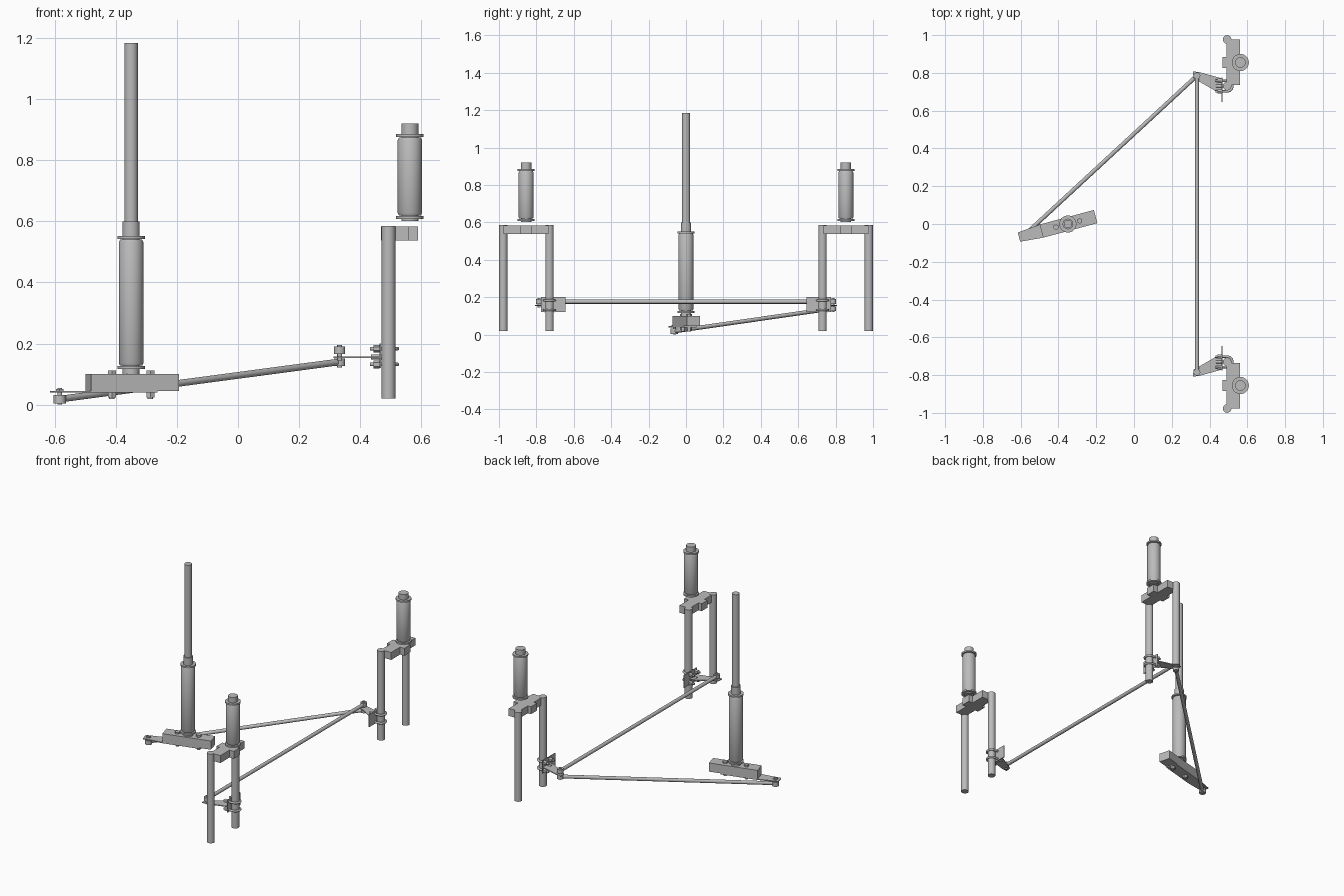
import bpy, bmesh, math
from mathutils import Vector

cube = bpy.data.objects.get("Cube")
if cube:
    bpy.data.objects.remove(cube, do_unlink=True)

steel = bpy.data.materials.new("plain grey steel")
steel.use_nodes = True
GREY = (0.5, 0.5, 0.5, 1)
steel.diffuse_color = GREY
steel.node_tree.nodes["Principled BSDF"].inputs["Base Color"].default_value = GREY


def finish(name, bm, smooth=True):
    bmesh.ops.recalc_face_normals(bm, faces=bm.faces)
    mesh = bpy.data.meshes.new(name)
    bm.to_mesh(mesh)
    bm.free()
    mesh.materials.append(steel)
    obj = bpy.data.objects.new(name, mesh)
    bpy.context.collection.objects.link(obj)
    if smooth:
        bpy.ops.object.select_all(action="DESELECT")
        obj.select_set(True)
        bpy.context.view_layer.objects.active = obj
        bpy.ops.object.shade_smooth_by_angle(angle=math.radians(35))
    return obj


def rod(name, a, b, radius, sides=32):
    """Solid cylinder between two points."""
    a, b = Vector(a), Vector(b)
    bm = bmesh.new()
    bmesh.ops.create_cone(bm, cap_ends=True, segments=sides, radius1=radius,
                          radius2=radius, depth=(b - a).length)
    turn = (b - a).to_track_quat("Z", "Y").to_matrix()
    bmesh.ops.rotate(bm, verts=bm.verts, matrix=turn)
    bmesh.ops.translate(bm, verts=bm.verts, vec=(a + b) / 2)
    return finish(name, bm, sides > 6)


def post(name, x, y, z0, z1, radius, sides=32):
    return rod(name, (x, y, z0), (x, y, z1), radius, sides)


def slab(name, outline, z0, z1):
    """Outline in plan, raised from z0 to z1."""
    bm = bmesh.new()
    face = bm.faces.new([bm.verts.new((x, y, z0)) for x, y in outline])
    raised = bmesh.ops.extrude_face_region(bm, geom=[face])["geom"]
    bmesh.ops.translate(bm, vec=(0, 0, z1 - z0),
                        verts=[v for v in raised if isinstance(v, bmesh.types.BMVert)])
    return finish(name, bm, False)


def box(name, lo, hi):
    return slab(name, [(lo[0], lo[1]), (hi[0], lo[1]), (hi[0], hi[1]), (lo[0], hi[1])],
                lo[2], hi[2])


def lathe(name, x, y, profile, sides=32):
    """Turned part from (radius, height) pairs."""
    bm = bmesh.new()
    verts = [bm.verts.new((r, 0, z)) for r, z in profile]
    edges = [bm.edges.new(pair) for pair in zip(verts, verts[1:])]
    bmesh.ops.spin(bm, geom=verts + edges, cent=(0, 0, 0), axis=(0, 0, 1),
                   angle=math.tau, steps=sides)
    bmesh.ops.remove_doubles(bm, verts=bm.verts, dist=1e-5)
    bmesh.ops.translate(bm, verts=bm.verts, vec=(x, y, 0))
    return finish(name, bm)


def bearing(name, x, y, z0, z1, pin0, pin1):
    """Sleeve with chamfered ends, a washer at each end and a pin through it."""
    lathe(name + "_sleeve", x, y, [(0, z0), (0.036, z0), (0.04, z0 + 0.008),
                                   (0.04, z1 - 0.008), (0.036, z1), (0, z1)])
    post(name + "_lower_washer", x, y, z0 - 0.012, z0 - 0.002, 0.045)
    post(name + "_upper_washer", x, y, z1 + 0.002, z1 + 0.012, 0.045)
    post(name + "_pin", x, y, pin0, pin1, 0.028)


# Steering column
CX = -0.35
bearing("column", CX, 0, 0.128, 0.54, 0.09, 0.6)
post("column_shaft", CX, 0, 0.59, 1.185, 0.022)

# Turned base block, its drop arm plate and bolts
angle = math.radians(15)


def on_arm(u, v):
    return (CX + u * math.cos(angle) - v * math.sin(angle),
            u * math.sin(angle) + v * math.cos(angle))


def arm_outline(points):
    return [on_arm(u, v) for u, v in points]


slab("column_block", arm_outline([(-0.145, -0.036), (0.152, -0.036),
                                  (0.152, 0.036), (-0.145, 0.036)]), 0.045, 0.1)
slab("drop_arm_plate", arm_outline([(-0.268, -0.025), (-0.145, -0.036), (0.08, -0.036),
                                    (0.08, 0.036), (-0.145, 0.036), (-0.268, 0.025)]),
     0.039, 0.045)
for u in (-0.065, 0.065):
    x, y = on_arm(u, 0)
    post("block_bolt", x, y, 0.018, 0.108, 0.009, 16)
    post("block_bolt_head", x, y, 0.1, 0.111, 0.015, 6)
    post("block_nut", x, y, 0.024, 0.039, 0.015, 6)

# Drag link from the drop arm to the far steering arm
px, py = on_arm(-0.242, 0)
JX, JY = 0.333, 0.785
rod("drag_link", (px, py, 0.018), (JX, JY, 0.14), 0.011, 24)
post("drag_link_near_eye", px, py, 0.004, 0.032, 0.02)
post("drag_link_near_pin", px, py, 0, 0.054, 0.008, 16)
post("drag_link_near_nut", px, py, 0.045, 0.051, 0.014, 6)
post("drag_link_far_eye", JX, JY, 0.127, 0.151, 0.018)

# Track rod between the two steering arms
rod("track_rod", (JX, -JY, 0.176), (JX, JY, 0.176), 0.011, 24)

# Knuckle assemblies, mirrored front to back
PX, PY = 0.493, 0.73
for side, s in (("front", -1), ("back", 1)):
    def n(part):
        return side + "_" + part

    # Upright posts and the cross-shaped bridge joining them
    post(n("outer_post"), PX, s * 0.977, 0.02, 0.585, 0.0225)
    post(n("inner_post"), PX, s * PY, 0.02, 0.585, 0.0225)
    slab(n("bridge"), [(x, s * y) for x, y in (
        (0.49, 0.735), (0.56, 0.735), (0.56, 0.825), (0.59, 0.825), (0.59, 0.885),
        (0.56, 0.885), (0.56, 0.977), (0.49, 0.977), (0.49, 0.885), (0.468, 0.885),
        (0.468, 0.825), (0.49, 0.825))], 0.537, 0.584)

    # Kingpin bearing
    bearing(n("kingpin"), 0.563, s * 0.855, 0.62, 0.874, 0.602, 0.92)

    # Steering arm with its clamp plate
    slab(n("steering_arm"), [(x, s * y) for x, y in (
        (0.312, 0.808), (0.35, 0.803), (0.467, 0.77), (0.467, 0.695),
        (0.43, 0.705), (0.315, 0.772))], 0.153, 0.158)
    box(n("clamp_plate"), (0.464, min(s * 0.645, s * 0.775), 0.12),
        (0.469, max(s * 0.645, s * 0.775), 0.2))
    post(n("track_rod_eye"), JX, s * JY, 0.165, 0.19, 0.018)
    post(n("arm_pin"), JX, s * JY, 0.145 if s < 0 else 0.122, 0.196, 0.008, 16)

    # U-bolts round the inner post, with nuts behind the plate
    for z in (0.132, 0.183):
        curve = bpy.data.curves.new(n("u_bolt"), "CURVE")
        curve.dimensions = "3D"
        curve.bevel_depth = 0.0065
        curve.bevel_resolution = 3
        curve.use_fill_caps = True
        arc = [math.pi * (i / 12 - 0.5) for i in range(13)]
        path = [(0.432, -0.028)] + [(PX + 0.028 * math.cos(t), 0.028 * math.sin(t))
                                    for t in arc] + [(0.432, 0.028)]
        line = curve.splines.new("POLY")
        line.points.add(len(path) - 1)
        for point, (x, y) in zip(line.points, path):
            point.co = (x, s * PY + y, z, 1)
        curve.materials.append(steel)
        bpy.context.collection.objects.link(bpy.data.objects.new(n("u_bolt"), curve))
        for d in (-0.028, 0.028):
            y = s * PY + d
            rod(n("u_bolt_nut"), (0.443, y, z), (0.464, y, z), 0.013, 6)

    # Short stud fixing the arm to the plate
    rod(n("arm_stud"), (0.435, s * PY, 0.156), (0.47, s * PY, 0.156), 0.008, 16)
